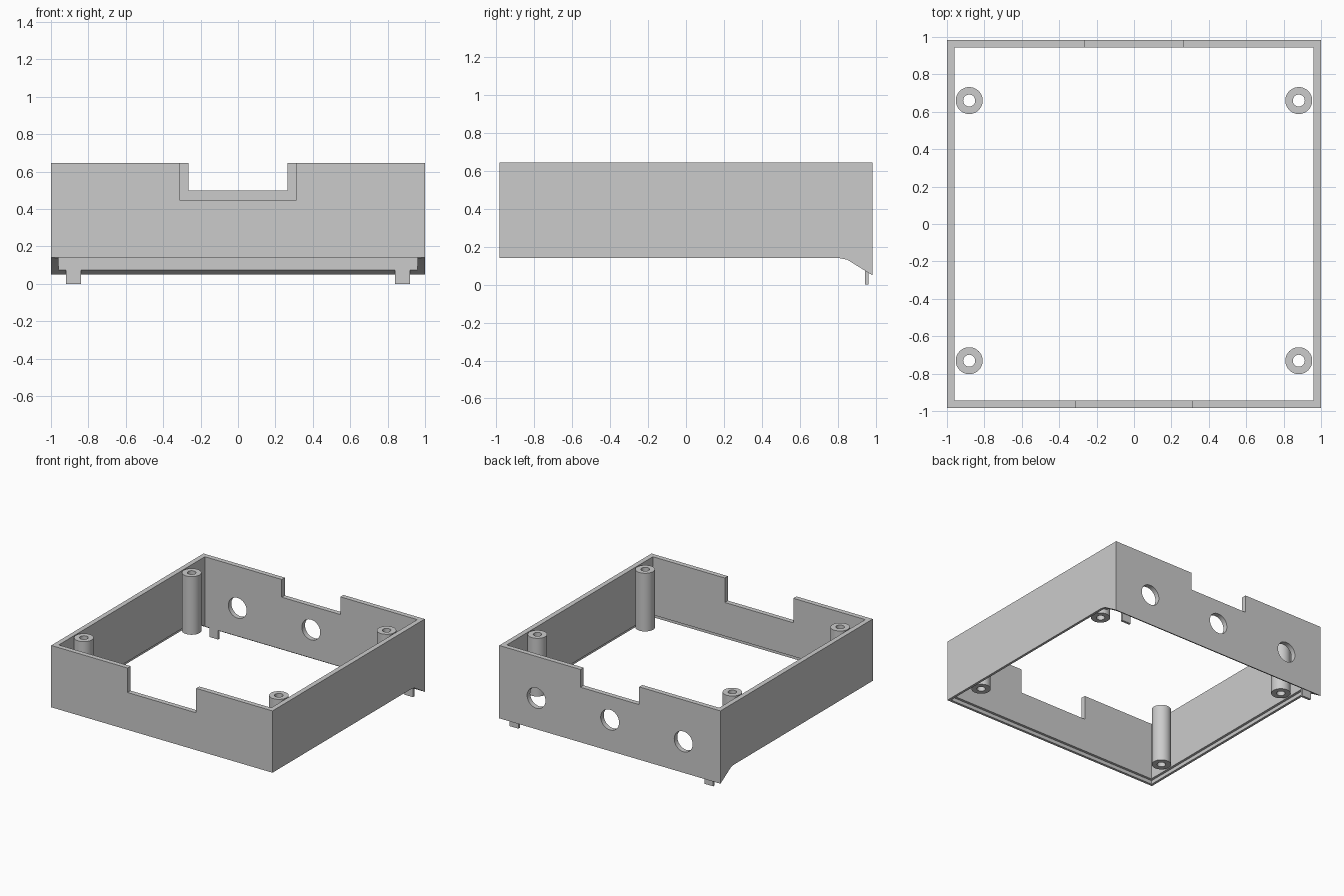
import bpy, bmesh, math
from mathutils import Vector

cube = bpy.data.objects.get("Cube")
if cube:
    bpy.data.objects.remove(cube, do_unlink=True)

W, D, H, T = 1.0, 0.983, 0.645, 0.04   # half width, half depth, top, wall
BASE, SHELF = 0.14, 0.17               # wall bottom, rabbet height

grey = bpy.data.materials.new("plain grey")
grey.use_nodes = True
colour = (0.6, 0.6, 0.6, 1)
grey.diffuse_color = colour
grey.node_tree.nodes["Principled BSDF"].inputs["Base Color"].default_value = colour


def finish(bm, name):
    bmesh.ops.recalc_face_normals(bm, faces=bm.faces)
    mesh = bpy.data.meshes.new(name)
    bm.to_mesh(mesh)
    bm.free()
    mesh.materials.append(grey)
    obj = bpy.data.objects.new(name, mesh)
    bpy.context.collection.objects.link(obj)
    return obj


def prism(name, points, direction):
    """Extrude a closed outline along a direction."""
    bm = bmesh.new()
    face = bm.faces.new([bm.verts.new(p) for p in points])
    new = bmesh.ops.extrude_face_region(bm, geom=[face])["geom"]
    verts = [v for v in new if isinstance(v, bmesh.types.BMVert)]
    bmesh.ops.translate(bm, verts=verts, vec=direction)
    return finish(bm, name)


def box(name, x0, x1, y0, y1, z0, z1):
    base = [(x0, y0, z0), (x1, y0, z0), (x1, y1, z0), (x0, y1, z0)]
    return prism(name, base, (0, 0, z1 - z0))


def smooth(obj):
    bpy.ops.object.select_all(action='DESELECT')
    obj.select_set(True)
    bpy.context.view_layer.objects.active = obj
    bpy.ops.object.shade_smooth_by_angle(angle=math.radians(30))


def cut(obj, cutter):
    mod = obj.modifiers.new("cut", 'BOOLEAN')
    mod.operation = 'DIFFERENCE'
    mod.solver = 'EXACT'
    mod.object = cutter
    bpy.context.view_layer.objects.active = obj
    bpy.ops.object.modifier_apply(modifier=mod.name)
    bpy.data.objects.remove(cutter, do_unlink=True)


# Shell: side outline with the drooping rear lip, hollowed out
side = [(-D, BASE), (0.81, BASE), (0.85, 0.132), (D, 0.05), (D, H), (-D, H)]
shell = prism("wall_frame", [(-W, y, z) for y, z in side], (2 * W, 0, 0))
cut(shell, box("interior_cutter", T - W, W - T, T - D, D - T, -1, 1))

# Rabbet for the base plate along the lower inner edge
cut(shell, box("rabbet_cutter", T / 2 - W, W - T / 2, T / 2 - D, 0.82, 0.1, SHELF))

# Open notches in the front and back walls
cut(shell, box("front_notch_cutter", -0.31, 0.31, -D - 0.1, -D + 0.1, 0.445, 1))
cut(shell, box("back_notch_cutter", -0.265, 0.265, D - 0.1, D + 0.1, 0.5, 1))

# Three round holes in the back wall
for x in (-0.665, 0, 0.665):
    ring = [math.tau * i / 48 for i in range(48)]
    outline = [(x + 0.083 * math.cos(a), D - 0.1, 0.305 + 0.083 * math.sin(a)) for a in ring]
    cut(shell, prism("hole_cutter", outline, (0, 0.2, 0)))
smooth(shell)


# Hollow screw posts, turned from a rectangular section
def post(name, x, y):
    bm = bmesh.new()
    section = [(0.032, SHELF), (0.072, SHELF), (0.072, H), (0.032, H)]
    verts = [bm.verts.new((x + r, y, z)) for r, z in section]
    edges = [bm.edges.new((verts[i], verts[i - 1])) for i in range(4)]
    bmesh.ops.spin(bm, geom=verts + edges, cent=Vector((x, y, 0)), axis=(0, 0, 1),
                   angle=math.tau, steps=48, use_merge=True)
    bmesh.ops.remove_doubles(bm, verts=bm.verts, dist=0.0001)
    smooth(finish(bm, name))


# Posts and rear tabs, mirrored left and right
for sign, label in ((1, "left"), (-1, "right")):
    post("back_post_" + label, sign * 0.881, 0.66)
    post("front_post_" + label, sign * 0.881, -0.731)
    x = sign * 0.88
    box("rear_tab_" + label, x - 0.04, x + 0.04, D - T + 0.001, D - T / 2, 0, 0.1)
